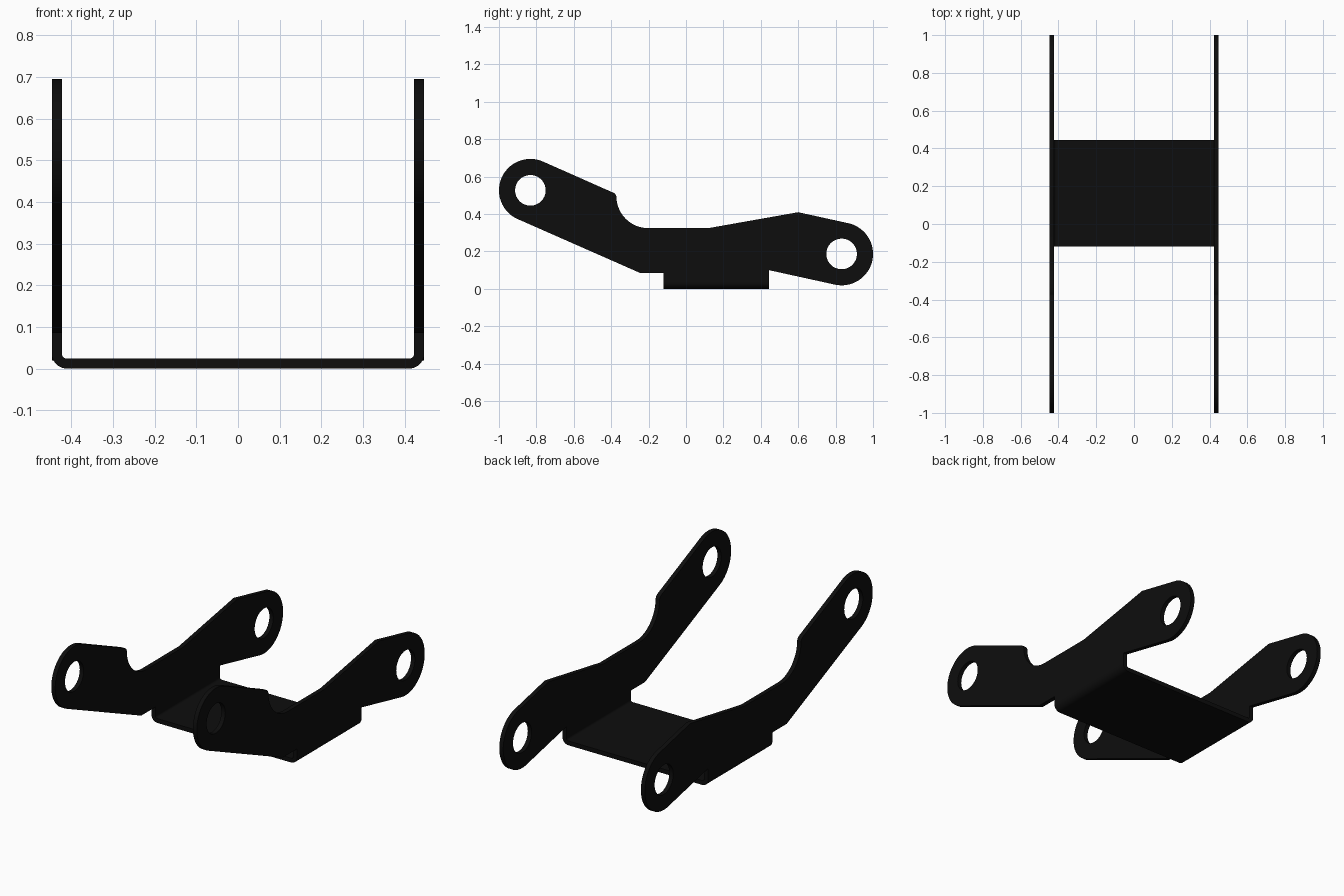
import bpy, bmesh, math
from mathutils import Matrix

cube = bpy.data.objects.get("Cube")
if cube:
    bpy.data.objects.remove(cube, do_unlink=True)

black = bpy.data.materials.new("black_paint")
black.use_nodes = True
colour = (0.004, 0.004, 0.004, 1)
black.diffuse_color = colour
black.node_tree.nodes["Principled BSDF"].inputs["Base Color"].default_value = colour

HALF_W = 0.447      # outer half width
T = 0.024           # sheet thickness
BEND = 0.036        # outer bend radius
Y0, Y1 = -0.12, 0.445   # floor extent
EYE, HOLE = 0.168, 0.082
FRONT_EYE, REAR_EYE = (-0.832, 0.527), (0.832, 0.187)


def arc(centre, r, a0, a1, n):
    """Points on an arc, angles in degrees."""
    angles = [math.radians(a0 + (a1 - a0) * i / n) for i in range(n + 1)]
    return [(centre[0] + r * math.cos(a), centre[1] + r * math.sin(a)) for a in angles]


def finish(obj):
    obj.data.materials.clear()
    obj.data.materials.append(black)
    bpy.ops.object.select_all(action='DESELECT')
    obj.select_set(True)
    bpy.context.view_layer.objects.active = obj
    bpy.ops.object.shade_smooth_by_angle(angle=math.radians(30))


# Side plate outline in (y, z)
outline = arc(FRONT_EYE, EYE, 246, 66, 40)               # front eye
outline += arc((-0.398, 0.490), 0.026, 66, 0, 6)         # rounded shoulder
outline += arc((-0.202, 0.495), 0.17, 180, 270, 20)      # concave scoop
outline += [(0.12, 0.325), (0.6, 0.41)]                  # rising top edge
outline += arc(REAR_EYE, EYE, 77.5, -102.5, 40)          # rear eye
outline += [(Y1, 0.10), (Y1, BEND), (Y0, BEND), (Y0, 0.085), (-0.245, 0.085)]
loops = [outline] + [arc(c, HOLE, 0, 348.75, 31) for c in (FRONT_EYE, REAR_EYE)]


def side_plate(name, x):
    curve = bpy.data.curves.new(name, 'CURVE')
    curve.dimensions = '2D'
    curve.fill_mode = 'BOTH'
    curve.extrude = T / 2
    for pts in loops:
        s = curve.splines.new('POLY')
        s.points.add(len(pts) - 1)
        for p, (u, v) in zip(s.points, pts):
            p.co = (u, v, 0, 1)
        s.use_cyclic_u = True
    helper = bpy.data.objects.new(name + "_outline", curve)
    bpy.context.collection.objects.link(helper)
    bpy.context.view_layer.update()
    mesh = bpy.data.meshes.new_from_object(
        helper.evaluated_get(bpy.context.evaluated_depsgraph_get()))
    bpy.data.objects.remove(helper, do_unlink=True)
    # Stand the plate up: outline x, y become y, z
    mesh.transform(Matrix(((0, 0, 1, x), (1, 0, 0, 0), (0, 1, 0, 0), (0, 0, 0, 1))))
    bm = bmesh.new()
    bm.from_mesh(mesh)
    bmesh.ops.remove_doubles(bm, verts=bm.verts, dist=1e-5)
    bmesh.ops.recalc_face_normals(bm, faces=bm.faces)
    bm.to_mesh(mesh)
    bm.free()
    obj = bpy.data.objects.new(name, mesh)
    bpy.context.collection.objects.link(obj)
    finish(obj)


side_plate("left_side_plate", HALF_W - T / 2)
side_plate("right_side_plate", -HALF_W + T / 2)

# Floor with bent edges: a U section extruded along y
cx = HALF_W - BEND


def section(r):
    return arc((-cx, BEND), r, 180, 270, 8) + arc((cx, BEND), r, 270, 360, 8)


outer, inner = section(BEND), section(BEND - T)
bm = bmesh.new()
rows = [[bm.verts.new((x, y, z)) for x, z in pts]
        for pts, y in ((outer, Y0), (outer, Y1), (inner, Y1), (inner, Y0))]
for a, b in zip(rows, rows[1:] + rows[:1]):
    for i in range(len(outer) - 1):
        bm.faces.new((a[i], a[i + 1], b[i + 1], b[i]))
bmesh.ops.recalc_face_normals(bm, faces=bm.faces)
mesh = bpy.data.meshes.new("floor_plate")
bm.to_mesh(mesh)
bm.free()
floor = bpy.data.objects.new("floor_plate", mesh)
bpy.context.collection.objects.link(floor)
finish(floor)
